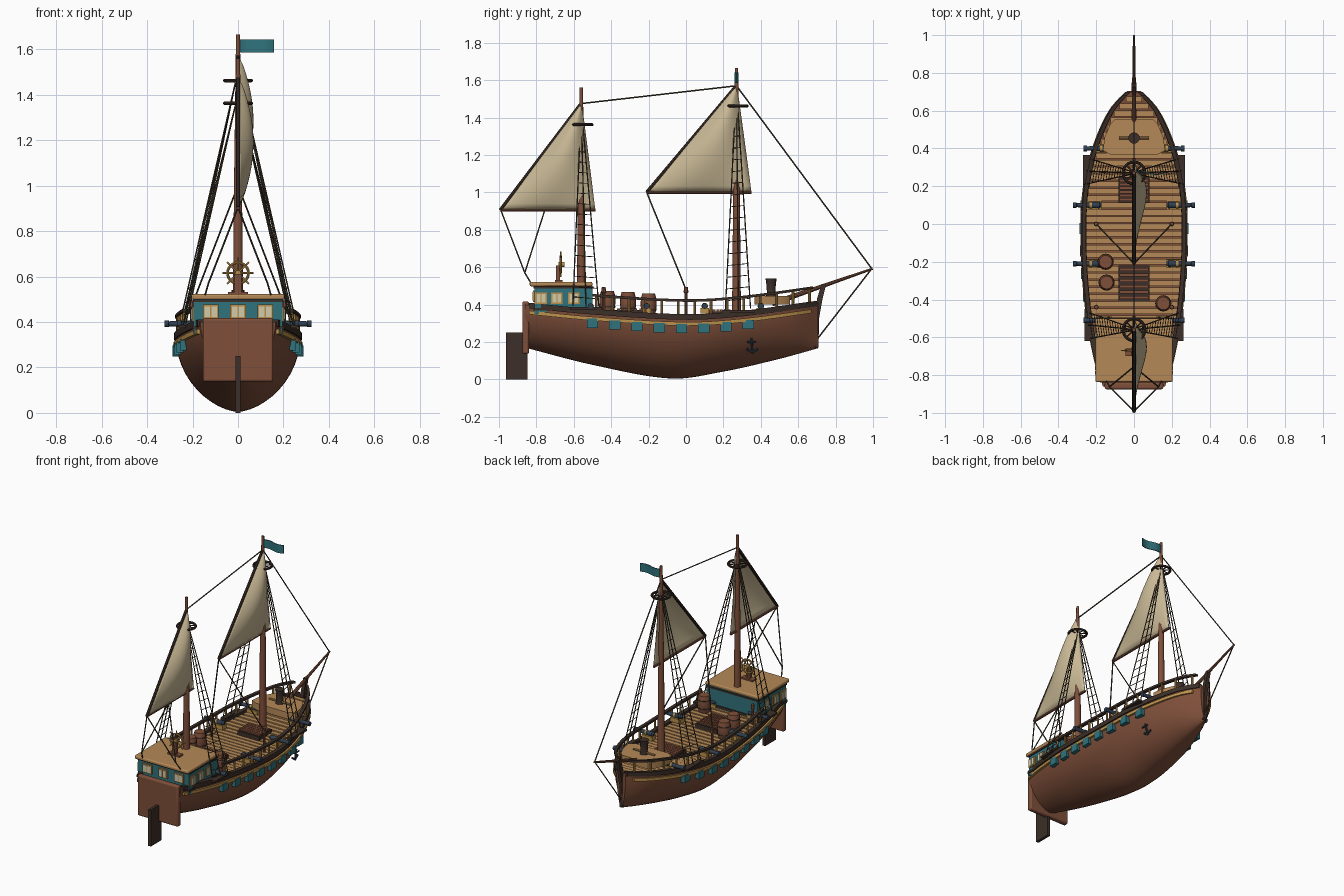
import bpy, bmesh, math
from mathutils import Vector as V

if "Cube" in bpy.data.objects:
    bpy.data.objects.remove(bpy.data.objects["Cube"])

def mat(name, *c):
    m = bpy.data.materials.new(name)
    m.diffuse_color = (*c, 1)
    m.use_nodes = True
    m.node_tree.nodes["Principled BSDF"].inputs["Base Color"].default_value = m.diffuse_color
    return m
BROWN, DARK = mat("hull_wood", .21, .078, .042), mat("dark_wood", .045, .028, .021)
TAN, GOLD = mat("deck_wood", .46, .25, .095), mat("gold_trim", .5, .28, .07)
TEAL, CLOTH = mat("teal_paint", .03, .17, .2), mat("sail_cloth", .58, .48, .3)
IRON, ROPE = mat("iron", .03, .05, .08), mat("rope", .07, .053, .033)
GLASS = mat("window_glass", .65, .6, .4)

def finish(name, bm, m, angle=35):
    bmesh.ops.recalc_face_normals(bm, faces=bm.faces)
    me = bpy.data.meshes.new(name)
    bm.to_mesh(me)
    bm.free()
    ob = bpy.data.objects.new(name, me)
    bpy.context.collection.objects.link(ob)
    me.materials.append(m)
    bpy.ops.object.select_all(action='DESELECT')
    ob.select_set(True)
    bpy.context.view_layer.objects.active = ob
    bpy.ops.object.shade_smooth_by_angle(angle=math.radians(angle))
    return ob

def loft(bm, rings, closed=False):
    vs = [[bm.verts.new(p) for p in r] for r in rings]
    n = len(vs[0])
    for i in range(len(vs) - (not closed)):
        a, b = vs[i], vs[(i + 1) % len(vs)]
        for j in range(n):
            bm.faces.new((a[j], a[(j + 1) % n], b[(j + 1) % n], b[j]))
    if not closed:
        bm.faces.new(vs[0])
        bm.faces.new(vs[-1])

def tube(bm, pts, r, n=8, closed=False, ref=None):
    pts = [V(p) for p in pts]
    rs = r if isinstance(r, (list, tuple)) else [r] * len(pts)
    d = pts[-1] - pts[0]
    if ref is None:
        ref = min((V((1, 0, 0)), V((0, 1, 0)), V((0, 0, 1))), key=lambda a: abs(a.dot(d)))
    rings, N = [], len(pts)
    for i, p in enumerate(pts):
        t = pts[(i + 1) % N] - pts[i - 1] if closed else pts[min(i + 1, N - 1)] - pts[max(i - 1, 0)]
        u = t.cross(V(ref)).normalized()
        w = t.cross(u).normalized()
        rings.append([p + rs[i] * (u * math.cos(k * math.tau / n) + w * math.sin(k * math.tau / n)) for k in range(n)])
    loft(bm, rings, closed)

def box(bm, c, s):
    x, y, z = (v / 2 for v in s)
    loft(bm, [[(c[0] + a * x, c[1] + b * y, c[2] + k * z) for a, b in ((-1, -1), (1, -1), (1, 1), (-1, 1))] for k in (-1, 1)])

def tubes(name, items, m, n=8):
    bm = bmesh.new()
    for pts, r in items:
        tube(bm, pts, r, n)
    return finish(name, bm, m)

def boxes(name, items, m, bevel=0):
    bm = bmesh.new()
    for c, s in items:
        box(bm, c, s)
    ob = finish(name, bm, m)
    if bevel:
        md = ob.modifiers.new("bevel", 'BEVEL')
        md.width, md.segments = bevel, 3
    return ob

def curve(table):
    # smooth interpolation through (y, value) pairs
    def f(y):
        i = max(0, min(len(table) - 2, sum(p[0] <= y for p in table) - 1))
        def slope(k):
            a, b = table[max(k - 1, 0)], table[min(k + 1, len(table) - 1)]
            return (b[1] - a[1]) / (b[0] - a[0])
        (y0, a), (y1, b) = table[i], table[i + 1]
        h, t = y1 - y0, (y - y0) / (y1 - y0)
        return (a * (1 + 2 * t) * (1 - t)**2 + b * t * t * (3 - 2 * t)
                + h * slope(i) * t * (1 - t)**2 + h * slope(i + 1) * t * t * (t - 1))
    return f
width = curve([(-.86, .165), (-.7, .207), (-.5, .243), (-.25, .268), (0, .274), (.2, .26), (.4, .213), (.6, .125), (.71, .03)])
keel = curve([(-.86, .17), (-.5, .078), (-.08, .005), (.2, .042), (.5, .11), (.71, .168)])
sheer = curve([(-.86, .4), (-.5, .365), (0, .337), (.3, .355), (.71, .41)])
def span(a, b, n): return [a + (b - a) * i / n for i in range(n + 1)]

# hull with open rim, deck base inside
def hull_ring(y):
    k, s, w = keel(y), sheer(y), width(y)
    half = [(w * math.sin(a)**1.2, y, k + (s - k) * (1 - math.cos(a))) for a in span(0, math.pi / 2, 12)]
    wi, d = max(w - .02, .01), s - .025
    return [(-x, y, z) for x, y, z in half[:0:-1]] + half + [(wi, y, s), (wi, y, d), (-wi, y, d), (-wi, y, s)]
bm = bmesh.new()
loft(bm, [hull_ring(y) for y in span(-.86, .705, 44)])
finish("hull", bm, BROWN)

# strips following the hull edge: wale, gold band, top rail
def strips(name, y0, y1, x0, x1, z0, z1, m):
    bm = bmesh.new()
    for s in (-1, 1):
        loft(bm, [[(s * (width(y) + a), y, sheer(y) + b) for a, b in ((x0, z0), (x1, z0), (x1, z1), (x0, z1))] for y in span(y0, y1, 32)])
    finish(name, bm, m)
strips("gunwale", -.84, .7, -.022, .007, -.018, .012, DARK)
strips("gold_band", -.84, .67, -.01, .01, -.05, -.03, GOLD)
strips("top_rail", -.5, .68, -.02, .002, .078, .092, DARK)
tubes("rail_posts", [([(s * (width(y) - .009), y, sheer(y)), (s * (width(y) - .009), y, sheer(y) + .08)], .007)
                     for s in (-1, 1) for y in span(-.48, .66, 13)], GOLD)

# deck planks, forecastle, hatches
boxes("deck_planks", [((0, y, sheer(y) - .012), (2 * (width(y + .015) - .02), .03, .016)) for y in span(-.5, .66, 31)], TAN)
bm = bmesh.new()
loft(bm, [[(-w, y, .4), (w, y, .4), (w, y, .445), (-w, y, .445)] for y, w in ((.365, .12), (.39, .165), (.46, .155), (.53, .125), (.555, .1))])
finish("forecastle", bm, TAN)
for y, l in ((.18, .14), (-.315, .19)):
    z = sheer(y) + .005
    boxes("hatch_frame", [((0, y, z), (.165, l, .03))], DARK)
    boxes("hatch_slats", [((0, v, z + .018), (.155, .016, .012)) for v in span(y - l / 2 + .02, y + l / 2 - .02, 5)], BROWN)

# transom, rudder, stem post
boxes("transom", [((0, -.857, .277), (.31, .036, .28))], BROWN, .01)
boxes("rudder", [((0, -.905, .125), (.02, .115, .25))], DARK)
bm = bmesh.new()
loft(bm, [[(-.012, a, z), (.012, a, z), (.012, b, z), (-.012, b, z)] for z, a, b in ((.17, .69, .708), (.33, .69, .712), (.43, .7, .73), (.51, .725, .75))])
finish("stem_post", bm, DARK)

# stern cabin with windows
boxes("cabin", [((0, -.655, .425), (.39, .31, .15))], TEAL)
boxes("cabin_roof", [((0, -.668, .51), (.41, .335, .024))], TAN, .008)
boxes("cabin_sill", [((0, -.655, .375), (.405, .322, .014)), ((0, -.655, .492), (.4, .32, .01))], DARK)
frames, panes = [], []
for x in (-.12, 0, .12):
    frames.append(((x, -.811, .445), (.07, .012, .062)))
    panes += [((x + d, -.816, .445), (.024, .01, .046)) for d in (-.015, .015)]
for s in (-1, 1):
    for y in (-.775, -.69, -.6):
        frames.append(((s * .196, y, .434), (.012, .062, .062)))
        panes += [((s * .201, y + d, .434), (.01, .02, .046)) for d in (-.013, .013)]
boxes("window_frames", frames, GOLD)
boxes("window_panes", panes, GLASS)

# steering wheel
wc = V((0, -.67, .615))
bm = bmesh.new()
def wheel_pt(a, r): return wc + V((r * math.cos(a), 0, r * math.sin(a)))
tube(bm, [wheel_pt(a, .046) for a in span(0, math.tau, 24)[:-1]], .006, 8, True, (0, 1, 0))
for i in range(8):
    tube(bm, [wc, wheel_pt(i * math.pi / 4, .068)], .004, 6)
tube(bm, [wc + V((0, -.012, 0)), wc + V((0, .02, 0))], .013, 12)
finish("steering_wheel", bm, GOLD)
boxes("wheel_stand", [((0, -.685, .565), (.03, .02, .09)), ((0, -.68, .526), (.09, .04, .012))], BROWN)

# masts, tops, sails, spars
def rig(pre, my, z0, ztop, head, ring, b, c):
    tubes(pre + "_mast", [([(0, my, z0), (0, my, 1.0), (0, my, ztop)], [.024, .018, .009])], BROWN, 14)
    bm = bmesh.new()
    tube(bm, [(.058 * math.cos(a), my + .058 * math.sin(a), ring) for a in span(0, math.tau, 24)[:-1]], .008, 8, True, (0, 0, 1))
    for i in range(8):
        a = i * math.pi / 4
        tube(bm, [(0, my, ring), (.058 * math.cos(a), my + .058 * math.sin(a), ring)], .004, 6)
    finish(pre + "_mast_top", bm, DARK)
    bm, A, B, C, n = bmesh.new(), V((0, my, head)), V((0, *b)), V((0, *c)), 16
    rows = [[bm.verts.new(B.lerp(C, i / n).lerp(A, j / n * .995) + V((.064 * math.sin(math.pi * i / n) * math.sin(math.pi * j / n)**.8 if 0 < j < n else 0, 0, 0)))
             for i in range(n + 1)] for j in range(n + 1)]
    for j in range(n):
        for i in range(n):
            bm.faces.new((rows[j][i], rows[j][i + 1], rows[j + 1][i + 1], rows[j + 1][i]))
    sail = finish(pre + "_sail", bm, CLOTH)
    sail.modifiers.new("cloth_thickness", 'SOLIDIFY').thickness = .004
    tubes(pre + "_yard", [([B, A], .0095)], DARK)
    tubes(pre + "_boom", [([B, C], .008)], BROWN)
    # shrouds and ratlines
    lines = []
    for s in (-1, 1):
        ends = [(V((s * .012, my + d * .1, ring - .01)), V((s * (width(my + d) + .004), my + d, sheer(my + d) + .02))) for d in ((-.06, .01, .075) if pre == "fore" else (-.045, .025, .095))]
        lines += [([p, q], .0035) for p, q in ends]
        lines += [([p.lerp(q, t) for p, q in ends], .0022) for t in span(.14, .95, 14)]
        box_y = ends[1][1].y
        boxes(pre + "_channel", [((s * (width(box_y) + .006), box_y, sheer(box_y) + .012), (.035, .17, .014))], DARK)
    tubes(pre + "_shrouds", lines, ROPE, 5)
rig("fore", .27, .33, 1.665, 1.57, 1.462, (-.21, 1.0), (.35, 1.0))
rig("aft", -.56, .4, 1.56, 1.475, 1.362, (-.993, .905), (-.485, .905))
tubes("bowsprit", [([(0, .46, .405), (0, .998, .592)], [.015, .006])], BROWN, 10)

# stays and sheets
stays = [[(0, .27, 1.57), (0, .995, .59)], [(0, .27, 1.57), (0, -.56, 1.475)], [(0, .99, .588), (0, .705, .22)]]
for s in (-1, 1):
    stays += [[(0, -.21, 1), (s * .2, 0, .48)], [(0, -.99, .905), (s * .13, -.862, .57)],
              [(0, -.755, .905), (s * .13, -.862, .57)], [(s * .13, -.862, .57), (s * .15, -.82, .5)]]
tubes("stays", [(p, .004) for p in stays], ROPE, 6)

# flag
bm = bmesh.new()
loft(bm, [[(x, .27 + .008 * math.sin(x * 40) + d, z) for d, z in ((-.003, 1.585), (.003, 1.585), (.003, 1.642), (-.003, 1.642))] for x in span(.005, .158, 14)])
finish("flag", bm, TEAL)

# gun ports and cannons on both sides
ports, guns, bands, carriages = [], [], [], []
for s in (-1, 1):
    for i in range(8):
        y = -.5 + .119 * i
        ports.append(((s * (width(y) - .002), y, sheer(y) - .065), (.03, .06, .05)))
    for y, xe in ((.4, .268), (.1, .323), (-.21, .323), (-.51, .268)):
        z = .392
        guns.append(([(s * (xe - .15), y, z), (s * (xe - .14), y, z), (s * (xe - .02), y, z), (s * (xe - .018), y, z), (s * xe, y, z)], [.008, .017, .011, .015, .015]))
        bands.append(([(s * (xe - .1), y, z), (s * (xe - .088), y, z)], .0175))
        carriages.append(((s * (xe - .11), y, z - .025), (.08, .045, .03)))
boxes("gun_ports", ports, TEAL)
tubes("cannons", guns, IRON, 12)
tubes("cannon_bands", bands, GOLD, 12)
boxes("cannon_carriages", carriages, GOLD)

# barrels, bollards, capstan
for x, y in ((-.15, -.2), (-.145, -.31), (.155, -.42)):
    z = sheer(y)
    tubes("barrel", [([(x, y, z + h) for h in (0, .03, .06, .09, .115)], [.034, .041, .043, .041, .034])], BROWN, 16)
    tubes("barrel_hoops", [([(x, y, z + h), (x, y, z + h + .008)], .0425) for h in (.025, .08)], DARK, 16)
tubes("bollards", [([(s * .2, y, .33), (s * .2, y, .46), (s * .2, y, .465), (s * .2, y, .495)], [.008, .008, .013, .01])
                   for s in (-1, 1) for y in (0, -.44)], BROWN)
tubes("capstan", [([(0, .455, .44), (0, .455, .46), (0, .455, .515), (0, .455, .54)], [.03, .022, .026, .03])], DARK, 14)
tubes("capstan_bars", [([(-.08, .455, .455), (.08, .455, .455)], .007)], TAN)

# anchor on the right bow
tubes("anchor", [([(.2, .35, .22), (.185, .355, .145)], .006), ([(.203, .325, .2), (.203, .375, .2)], .005),
                 ([(.185, .325, .165), (.186, .355, .143), (.185, .385, .165)], .007)], IRON)
